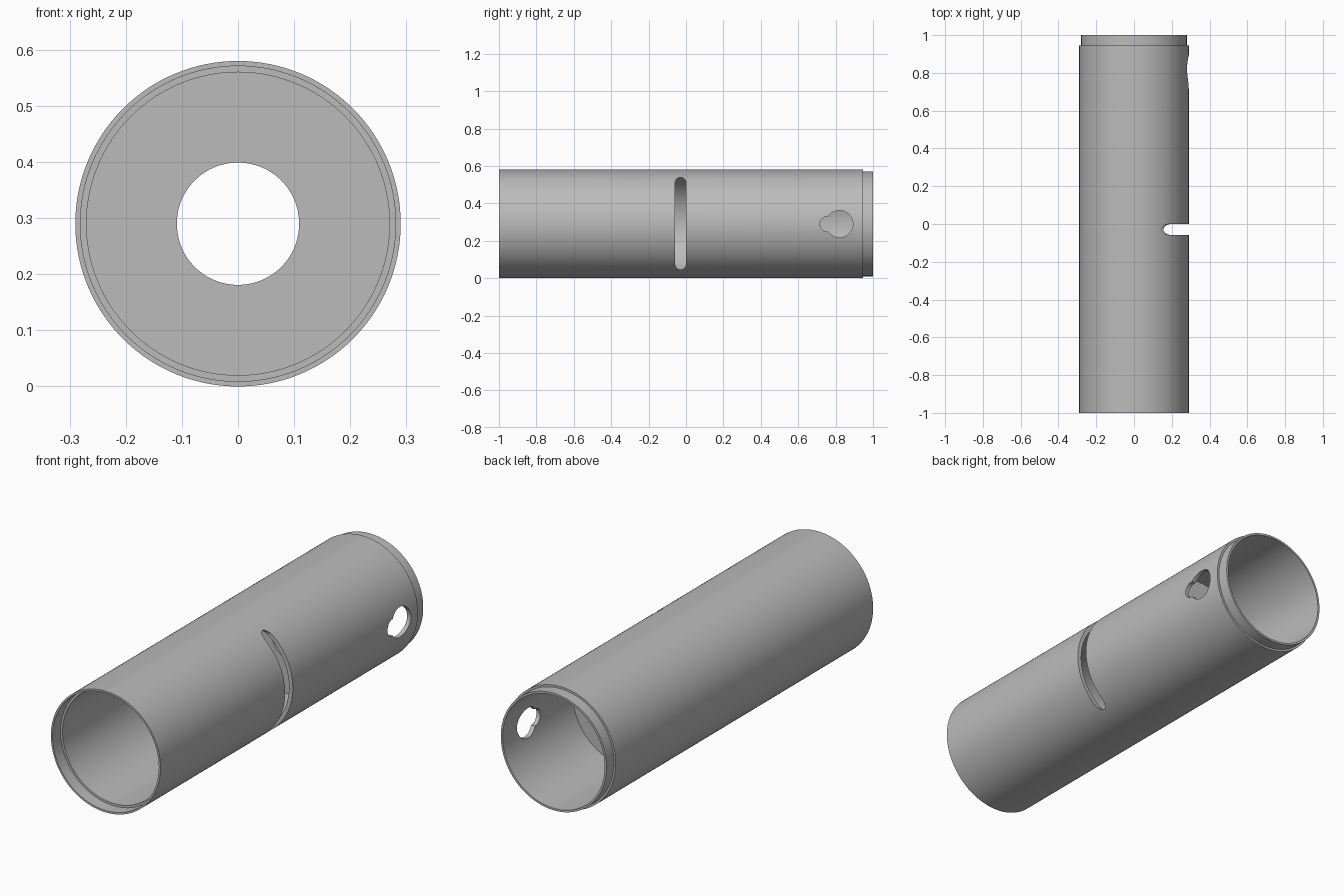
import bpy
import bmesh
from math import cos, sin, pi, radians

if "Cube" in bpy.data.objects:
    bpy.data.objects.remove(bpy.data.objects["Cube"], do_unlink=True)

AXIS_Z = 0.29
SEGMENTS = 128

grey = bpy.data.materials.new("satin_grey")
grey.use_nodes = True
grey.diffuse_color = (0.5, 0.5, 0.5, 1)
grey.node_tree.nodes["Principled BSDF"].inputs["Base Color"].default_value = (0.5, 0.5, 0.5, 1)


def finish(bm, name):
    bmesh.ops.recalc_face_normals(bm, faces=bm.faces)
    mesh = bpy.data.meshes.new(name)
    bm.to_mesh(mesh)
    bm.free()
    mesh.materials.append(grey)
    obj = bpy.data.objects.new(name, mesh)
    bpy.context.collection.objects.link(obj)
    return obj


def revolve(name, profile):
    """Revolve a closed (radius, y) profile around the tube axis."""
    bm = bmesh.new()
    rings = []
    for i in range(SEGMENTS):
        a = 2 * pi * i / SEGMENTS
        rings.append([bm.verts.new((r * cos(a), y, AXIS_Z + r * sin(a))) for r, y in profile])
    n = len(profile)
    for i, ring in enumerate(rings):
        following = rings[(i + 1) % SEGMENTS]
        for j in range(n):
            k = (j + 1) % n
            bm.faces.new((ring[j], ring[k], following[k], following[j]))
    return finish(bm, name)


def rounded_cutter(name, start, end, radius, steps=24):
    """Prism along x whose (y, z) outline is a slot with round ends."""
    (y0, z0), (y1, z1) = start, end
    upright = abs(z1 - z0) > abs(y1 - y0)
    base = 0 if upright else -pi / 2
    outline = []
    for cy, cz, turn in ((y1, z1, base), (y0, z0, base + pi)):
        for i in range(steps + 1):
            a = turn + pi * i / steps
            outline.append((cy + radius * cos(a), cz + radius * sin(a)))
    bm = bmesh.new()
    face = bm.faces.new([bm.verts.new((0.05, y, z)) for y, z in outline])
    extruded = bmesh.ops.extrude_face_region(bm, geom=[face])["geom"]
    bmesh.ops.translate(bm, vec=(0.4, 0, 0),
                        verts=[v for v in extruded if isinstance(v, bmesh.types.BMVert)])
    cutter = finish(bm, name)
    cutter.hide_render = True
    return cutter


# Tube with front socket, back spigot and an inner ring-shaped partition
tube = revolve("tube_body", [
    (0.29, -1), (0.29, 0.945), (0.28, 0.945), (0.28, 1), (0.27, 1),
    (0.27, 0.47), (0.109, 0.47), (0.109, 0.41), (0.27, 0.41),
    (0.27, -0.94), (0.281, -0.94), (0.281, -1),
])

# Cross slot, then the keyhole's narrow neck and its round opening
cutters = [
    rounded_cutter("slot_cutter", (-0.029, 0.075), (-0.029, 0.51), 0.029),
    rounded_cutter("keyhole_neck_cutter", (0.756, AXIS_Z), (0.82, AXIS_Z), 0.04),
    rounded_cutter("keyhole_round_cutter", (0.8195, AXIS_Z), (0.8205, AXIS_Z), 0.072),
]

bpy.ops.object.select_all(action="DESELECT")
bpy.context.view_layer.objects.active = tube
tube.select_set(True)
for cutter in cutters:
    cut = tube.modifiers.new(cutter.name, "BOOLEAN")
    cut.operation = "DIFFERENCE"
    cut.solver = "EXACT"
    cut.object = cutter
    bpy.ops.object.modifier_apply(modifier=cut.name)
    bpy.data.objects.remove(cutter, do_unlink=True)

bpy.ops.object.shade_smooth_by_angle(angle=radians(30))
